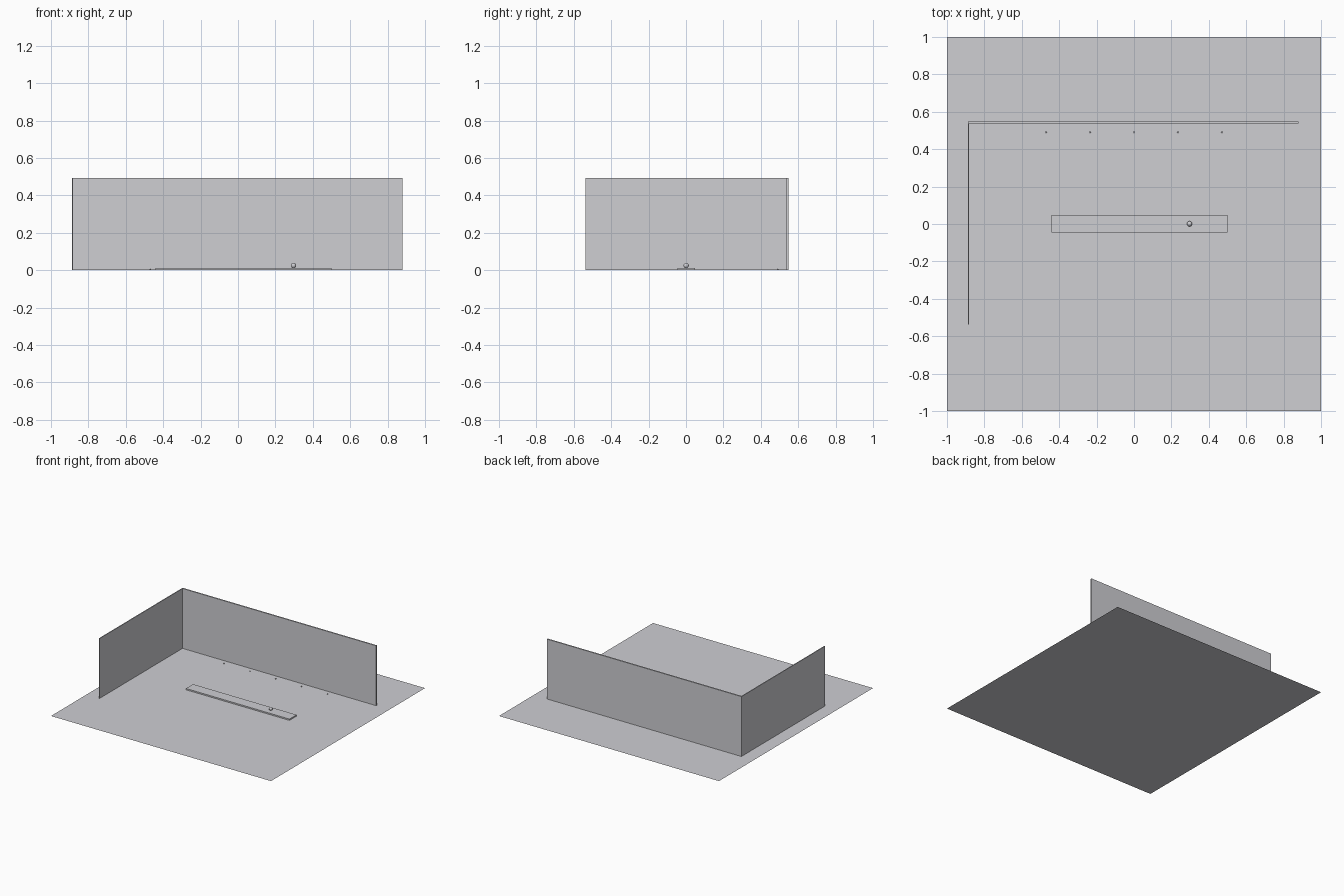
import bpy

if "Cube" in bpy.data.objects:
    bpy.data.objects.remove(bpy.data.objects["Cube"])

# One pale grey for the whole model
grey = bpy.data.materials.new("pale_grey")
grey.diffuse_color = (0.62, 0.62, 0.65, 1)
grey.use_nodes = True
grey.node_tree.nodes["Principled BSDF"].inputs["Base Color"].default_value = grey.diffuse_color


def finish(name):
    ob = bpy.context.object
    ob.name = name
    ob.data.materials.append(grey)
    return ob


def box(name, lo, hi):
    centre = [(a + b) / 2 for a, b in zip(lo, hi)]
    bpy.ops.mesh.primitive_cube_add(size=1, location=centre)
    ob = finish(name)
    ob.scale = [b - a for a, b in zip(lo, hi)]
    bpy.ops.object.transform_apply(location=False, rotation=False, scale=True)
    return ob


def ball(name, centre, radius, segments, rings):
    bpy.ops.mesh.primitive_uv_sphere_add(segments=segments, ring_count=rings,
                                         radius=radius, location=centre)
    bpy.ops.object.shade_smooth()
    return finish(name)


# Flat floor sheet
bpy.ops.mesh.primitive_plane_add(size=2)
finish("floor")

# Two thin walls meeting at the back left corner
box("back_wall", (-0.881, 0.538, 0), (0.879, 0.549, 0.492))
box("left_wall", (-0.888, -0.538, 0), (-0.881, 0.549, 0.492))

# Low slab with a ball resting on it
box("slab", (-0.441, -0.045, 0), (0.499, 0.047, 0.011))
ball("slab_ball", (0.297, 0.001, 0.025), 0.014, 32, 16)

# Row of tiny studs in front of the back wall
for i in range(5):
    ball(f"stud_{i + 1}", (-0.47 + 0.235 * i, 0.49, 0.004), 0.004, 16, 8)
